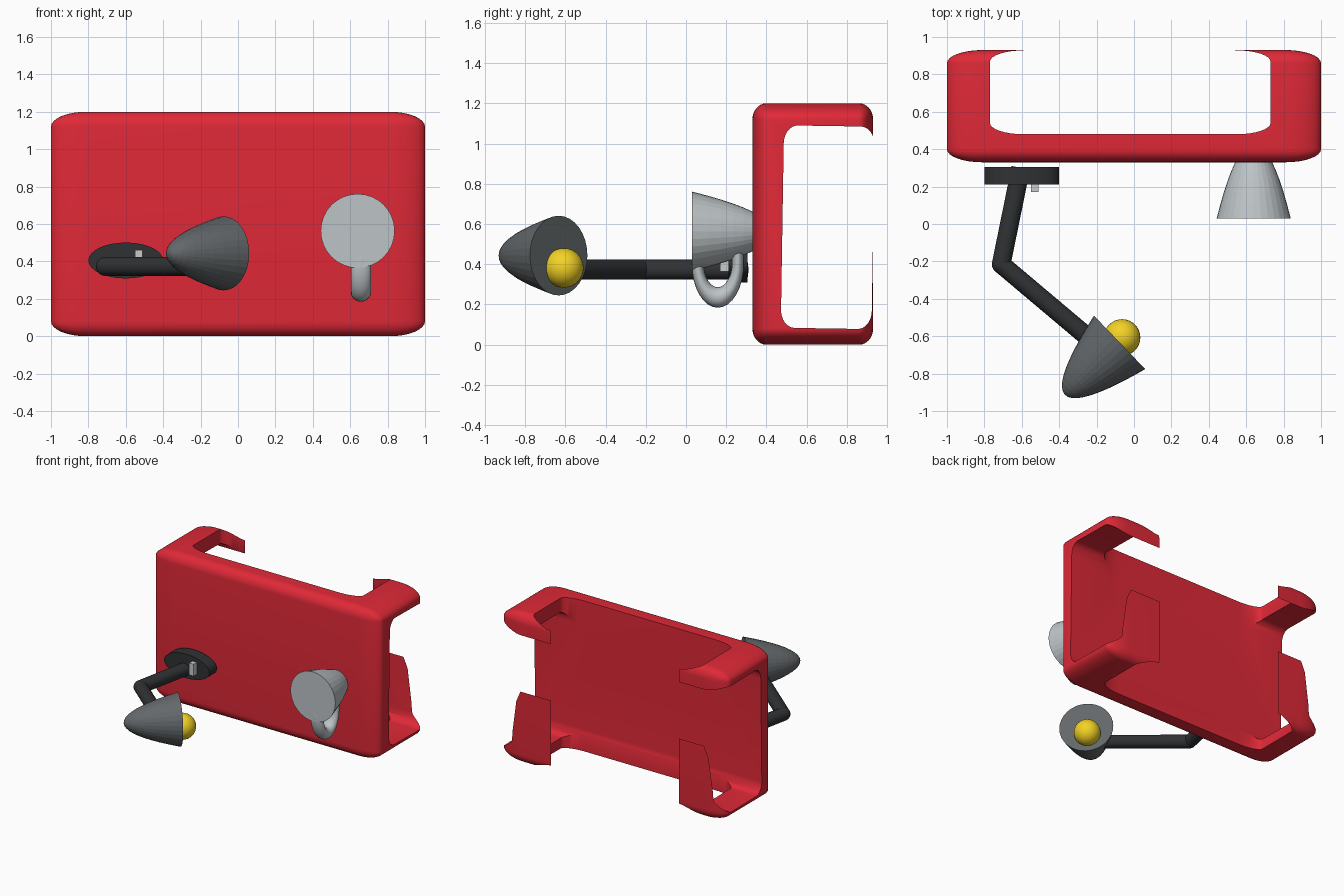
import bpy, bmesh, math
from mathutils import Vector, Matrix

if "Cube" in bpy.data.objects:
    bpy.data.objects.remove(bpy.data.objects["Cube"])


def material(name, rgb):
    m = bpy.data.materials.new(name)
    m.diffuse_color = (*rgb, 1)
    m.use_nodes = True
    m.node_tree.nodes["Principled BSDF"].inputs["Base Color"].default_value = m.diffuse_color
    return m


RED = material("red", (0.74, 0.022, 0.038))
DARK = material("dark_grey", (0.028, 0.031, 0.033))
SHADE = material("shade_grey", (0.125, 0.137, 0.144))
PALE = material("pale_grey", (0.51, 0.55, 0.57))
YELLOW = material("yellow", (0.90, 0.65, 0.018))


def finish(name, bm, mat=None, smooth=False):
    bmesh.ops.recalc_face_normals(bm, faces=bm.faces)
    me = bpy.data.meshes.new(name)
    bm.to_mesh(me)
    bm.free()
    ob = bpy.data.objects.new(name, me)
    bpy.context.collection.objects.link(ob)
    if mat:
        me.materials.append(mat)
    if smooth:
        smooth_shade(ob)
    return ob


def activate(ob):
    bpy.ops.object.select_all(action='DESELECT')
    ob.select_set(True)
    bpy.context.view_layer.objects.active = ob


def smooth_shade(ob):
    activate(ob)
    bpy.ops.object.shade_smooth_by_angle(angle=math.radians(35))


def box(name, lo, hi, radii=None, mat=None, tilt=0.0):
    """Box between two corners; radii give elliptical rounding, tilt turns it about x."""
    lo, hi = Vector(lo), Vector(hi)
    r = Vector(radii or (1, 1, 1))
    size = hi - lo
    bm = bmesh.new()
    bmesh.ops.create_cube(bm, size=1)
    bmesh.ops.scale(bm, vec=[size[i] / r[i] for i in range(3)], verts=bm.verts)
    if radii:
        bmesh.ops.bevel(bm, geom=bm.edges[:], offset=1, segments=8, profile=0.5,
                        affect='EDGES')
    bmesh.ops.scale(bm, vec=r, verts=bm.verts)
    bmesh.ops.transform(bm, matrix=Matrix.Rotation(tilt, 4, 'X'), verts=bm.verts)
    bmesh.ops.translate(bm, vec=(lo + hi) / 2, verts=bm.verts)
    return finish(name, bm, mat)


def rod(name, a, b, radius, mat, flatten=1.0):
    """Cylinder from a to b; flatten squashes it along world z about its axis."""
    a, b = Vector(a), Vector(b)
    d = b - a
    rot = d.to_track_quat('Z', 'Y').to_matrix().to_4x4()
    bm = bmesh.new()
    bmesh.ops.create_cone(bm, cap_ends=True, segments=32, radius1=radius,
                          radius2=radius, depth=d.length, matrix=rot)
    bmesh.ops.scale(bm, vec=(1, 1, flatten), verts=bm.verts)
    bmesh.ops.translate(bm, vec=(a + b) / 2, verts=bm.verts)
    return finish(name, bm, mat, True)


def ball(name, centre, radius, mat):
    bm = bmesh.new()
    bmesh.ops.create_uvsphere(bm, u_segments=32, v_segments=16, radius=radius,
                              matrix=Matrix.Translation(centre))
    return finish(name, bm, mat, True)


def bell(name, mouth, toward_tip, radius, length, mat=None):
    """Closed paraboloid with its flat mouth at the given centre."""
    bm = bmesh.new()
    n = 10
    pts = [(radius * (1 - i / n), length * (1 - (1 - i / n) ** 2)) for i in range(n + 1)]
    verts = [bm.verts.new((0, 0, 0))] + [bm.verts.new((x, 0, z)) for x, z in pts]
    edges = [bm.edges.new(p) for p in zip(verts, verts[1:])]
    bmesh.ops.spin(bm, geom=verts + edges, axis=(0, 0, 1), cent=(0, 0, 0),
                   angle=math.tau, steps=32)
    bmesh.ops.remove_doubles(bm, verts=bm.verts, dist=1e-5)
    rot = Vector(toward_tip).to_track_quat('Z', 'Y').to_matrix().to_4x4()
    bmesh.ops.transform(bm, matrix=Matrix.Translation(mouth) @ rot, verts=bm.verts)
    return finish(name, bm, mat)


# Red shell: rounded block with openings cut through
shell = box("shell", (-1, 0.33, 0), (1, 0.93, 1.2), (0.19, 0.07, 0.08), RED)
cutters = [
    # side-to-side opening, tilted so it breaks out of the back above the lower tabs
    box("side_cutter", (-1.5, 0.479, 0.081), (1.5, 0.93, 1.087), (0.2, 0.068, 0.09),
        tilt=-0.016),
    # top-to-bottom opening
    box("top_cutter", (-0.77, 0.48, -0.4), (0.73, 0.928, 1.6), (0.18, 0.06, 0.1)),
    # back opening between the corner tabs
    box("back_slot_cutter", (-0.59, 0.85, -0.3), (0.54, 1.2, 1.5)),
]
for c in cutters:
    mod = shell.modifiers.new(c.name, 'BOOLEAN')
    mod.operation = 'DIFFERENCE'
    mod.solver = 'EXACT'
    mod.object = c
    c.hide_render = True
    activate(shell)
    bpy.ops.object.modifier_apply(modifier=mod.name)
for c in cutters:
    bpy.data.objects.remove(c)
smooth_shade(shell)

# Lamp: oval base, switch, two-part arm
Z = 0.373
rod("lamp_base", (-0.6, 0.305, 0.405), (-0.6, 0.21, 0.405), 0.2, DARK, 0.48)
box("lamp_switch", (-0.55, 0.17, 0.365), (-0.51, 0.23, 0.46))
elbow = (-0.71, -0.215, Z)
rod("upper_arm", (-0.605, 0.30, Z), elbow, 0.05, DARK)
rod("lower_arm", elbow, (-0.17, -0.67, Z), 0.05, DARK)
ball("elbow_joint", elbow, 0.05, DARK)

# Lamp shade and bulb
bell("lamp_shade", (-0.077, -0.633, 0.443), (-0.72, -0.69, 0), 0.198, 0.405, SHADE)
ball("bulb", (-0.064, -0.607, 0.382), 0.098, YELLOW)

# Wall knob with hanging ring
bell("wall_knob", (0.64, 0.03, 0.563), (0, 1, 0), 0.198, 0.40, PALE)
bpy.ops.mesh.primitive_torus_add(major_radius=0.1, minor_radius=0.03, major_segments=32,
                                 minor_segments=16, location=(0.657, 0.158, 0.405),
                                 rotation=(0, math.pi / 2, 0))
ring = bpy.context.object
ring.name = "hanging_ring"
ring.scale = (1.7, 1, 1.8)
ring.data.materials.append(PALE)
smooth_shade(ring)
